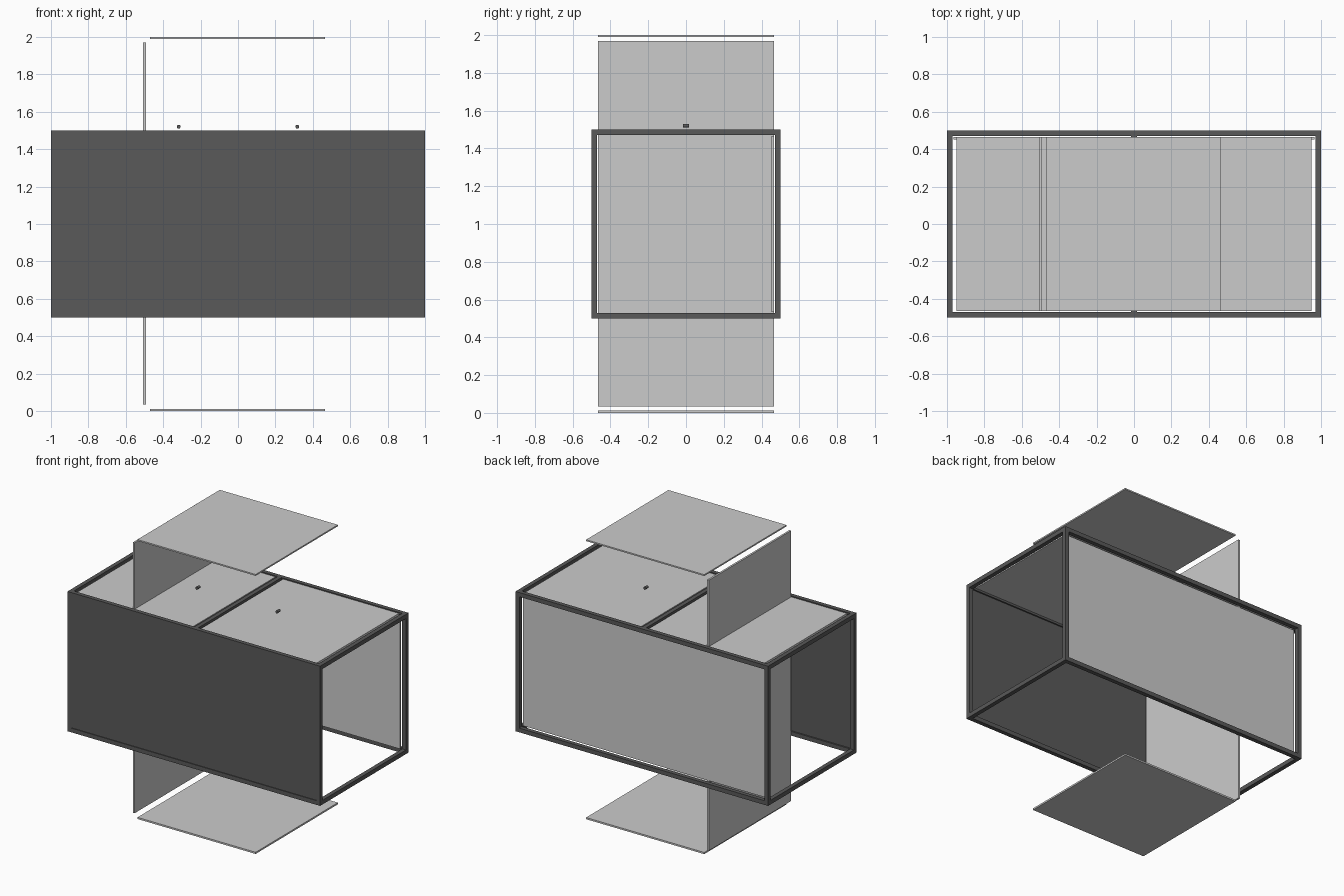
import bpy, math

if "Cube" in bpy.data.objects:
    bpy.data.objects.remove(bpy.data.objects["Cube"])

dark = bpy.data.materials.new("dark_grey")
dark.diffuse_color = (0.1, 0.1, 0.1, 1)
dark.use_nodes = True
dark.node_tree.nodes["Principled BSDF"].inputs["Base Color"].default_value = dark.diffuse_color


def box(name, x, y, z, mat=None):
    """Box from (min, max) ranges on each axis."""
    bpy.ops.mesh.primitive_cube_add(
        size=1, location=[(a + b) / 2 for a, b in (x, y, z)])
    o = bpy.context.object
    o.name = name
    o.scale = [b - a for a, b in (x, y, z)]
    bpy.ops.object.transform_apply(location=False, rotation=False, scale=True)
    if mat:
        o.data.materials.append(mat)
    return o


def span(c, w):
    return (c - w / 2, c + w / 2)


# Open frame made of square bars
T = 0.03
X, Y, Z0, Z1 = 1.0, 0.5, 0.5, 1.5
ends = lambda lo, hi: [(lo, lo + T), (hi - T, hi)]
for y in ends(-Y, Y):
    for z in ends(Z0, Z1):
        box("long_rail", (-X, X), y, z, dark)
for x in ends(-X, X):
    for z in ends(Z0, Z1):
        box("cross_rail", x, (-Y + T, Y - T), z, dark)
    for y in ends(-Y, Y):
        box("corner_post", x, y, (Z0 + T, Z1 - T), dark)
box("top_middle_rail", span(0, T), (-Y + T, Y - T), (Z1 - T, Z1), dark)

# Front and back panels
box("front_panel", (-X + T, X - T), (-0.495, -0.48), (Z0 + T, Z1 - T), dark)
box("back_panel", (-0.965, 0.965), (0.452, 0.465), (0.535, 1.465))

# Two lids with small round handles
for s, side in ((-1, "left"), (1, "right")):
    box(side + "_lid", sorted((s * 0.03, s * 0.948)), (-0.466, 0.466), (1.482, 1.495))
    bpy.ops.mesh.primitive_cylinder_add(
        vertices=16, radius=0.01, depth=0.03, location=(s * 0.317, 0, 1.52),
        rotation=(math.pi / 2, 0, 0))
    bpy.context.object.name = side + "_handle"
    bpy.context.object.data.materials.append(dark)
    bpy.ops.object.shade_smooth_by_angle()

# Separated panels: upright divider, upper and lower sheets
box("divider_panel", span(-0.5, 0.014), (-0.465, 0.465), (0.035, 1.97))
box("upper_sheet", (-0.47, 0.465), (-0.465, 0.465), (1.99, 2.0))
box("lower_sheet", (-0.47, 0.465), (-0.465, 0.465), (0.0, 0.012))
